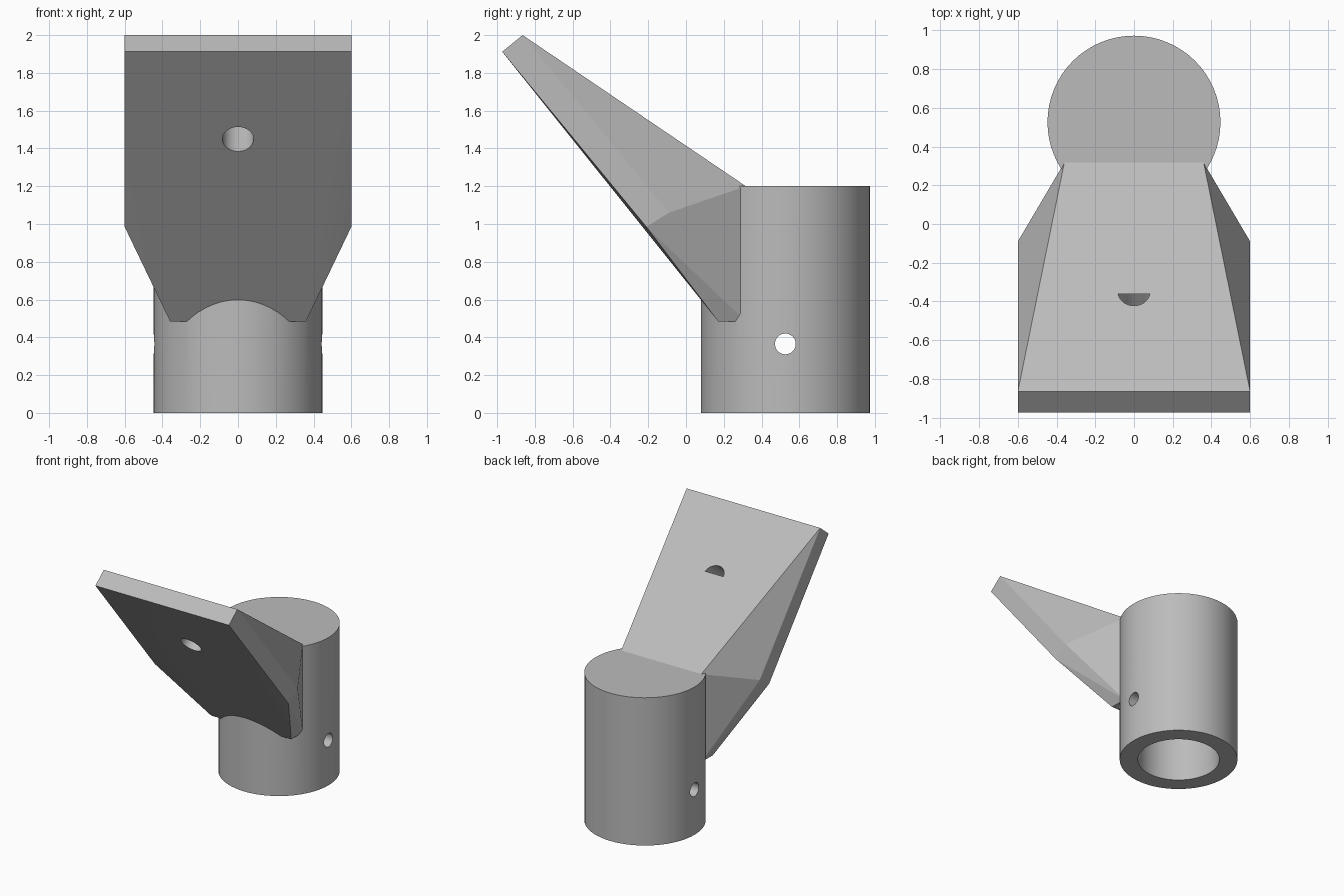
import bpy, bmesh, math
from mathutils import Vector

cube = bpy.data.objects.get("Cube")
if cube:
    bpy.data.objects.remove(cube, do_unlink=True)

grey = bpy.data.materials.new("light_grey")
grey.use_nodes = True
colour = (0.5, 0.5, 0.5, 1)
grey.diffuse_color = colour
grey.node_tree.nodes["Principled BSDF"].inputs["Base Color"].default_value = colour


def add_object(name, bm):
    bmesh.ops.recalc_face_normals(bm, faces=bm.faces)
    mesh = bpy.data.meshes.new(name)
    bm.to_mesh(mesh)
    bm.free()
    mesh.materials.append(grey)
    obj = bpy.data.objects.new(name, mesh)
    bpy.context.collection.objects.link(obj)
    return obj


def rod(name, start, end, radius, sides=64):
    """Closed cylinder running from start to end."""
    start, end = Vector(start), Vector(end)
    axis = end - start
    bm = bmesh.new()
    bmesh.ops.create_cone(bm, cap_ends=True, segments=sides, radius1=radius,
                          radius2=radius, depth=axis.length)
    turn = Vector((0, 0, 1)).rotation_difference(axis).to_matrix().to_4x4()
    bm.transform(turn)
    bmesh.ops.translate(bm, verts=bm.verts, vec=(start + end) / 2)
    return add_object(name, bm)


def combine(target, other, operation):
    """Apply a boolean and discard the helper."""
    mod = target.modifiers.new(operation.lower(), 'BOOLEAN')
    mod.object, mod.operation, mod.solver = other, operation, 'EXACT'
    bpy.context.view_layer.objects.active = target
    bpy.ops.object.modifier_apply(modifier=mod.name)
    bpy.data.objects.remove(other, do_unlink=True)


# Upright socket
post_y, post_top = 0.526, 1.2
socket = rod("socket_bracket", (0, post_y, 0), (0, post_y, post_top), 0.447)

# Slanted plate tapering into the socket, mirrored across x
half_profile = [
    (0.6, -0.973, 1.912), (0.6, -0.865, 2.0),    # upper edge
    (0.6, -0.21, 0.985), (0.6, -0.09, 1.06),     # widest lower corner
    (0.36, 0.17, 0.485), (0.36, 0.317, 0.485),   # foot
    (0.36, 0.317, post_top),                     # top joint
]
bm = bmesh.new()
for x, y, z in half_profile:
    for side in (-1, 1):
        bm.verts.new((side * x, y, z))
bmesh.ops.convex_hull(bm, input=bm.verts)
bmesh.ops.dissolve_limit(bm, angle_limit=0.01, verts=bm.verts, edges=bm.edges)
combine(socket, add_object("plate", bm), 'UNION')

# Blind bore from below
combine(socket, rod("bore", (0, post_y, -0.1), (0, post_y, 1.06), 0.31), 'DIFFERENCE')

# Cross pin hole through both walls
combine(socket, rod("pin_hole", (-1, post_y, 0.365), (1, post_y, 0.365), 0.055, 32),
        'DIFFERENCE')

# Screw hole square to the plate, ending flat at its back face
hole_end = Vector((0, -0.353, 1.649))
hole_axis = Vector((0, 0.78, 0.625)).normalized()
combine(socket, rod("screw_hole", hole_end - hole_axis * 0.6, hole_end, 0.083, 48),
        'DIFFERENCE')

bpy.ops.object.select_all(action='DESELECT')
socket.select_set(True)
bpy.context.view_layer.objects.active = socket
bpy.ops.object.shade_smooth_by_angle(angle=math.radians(12))
